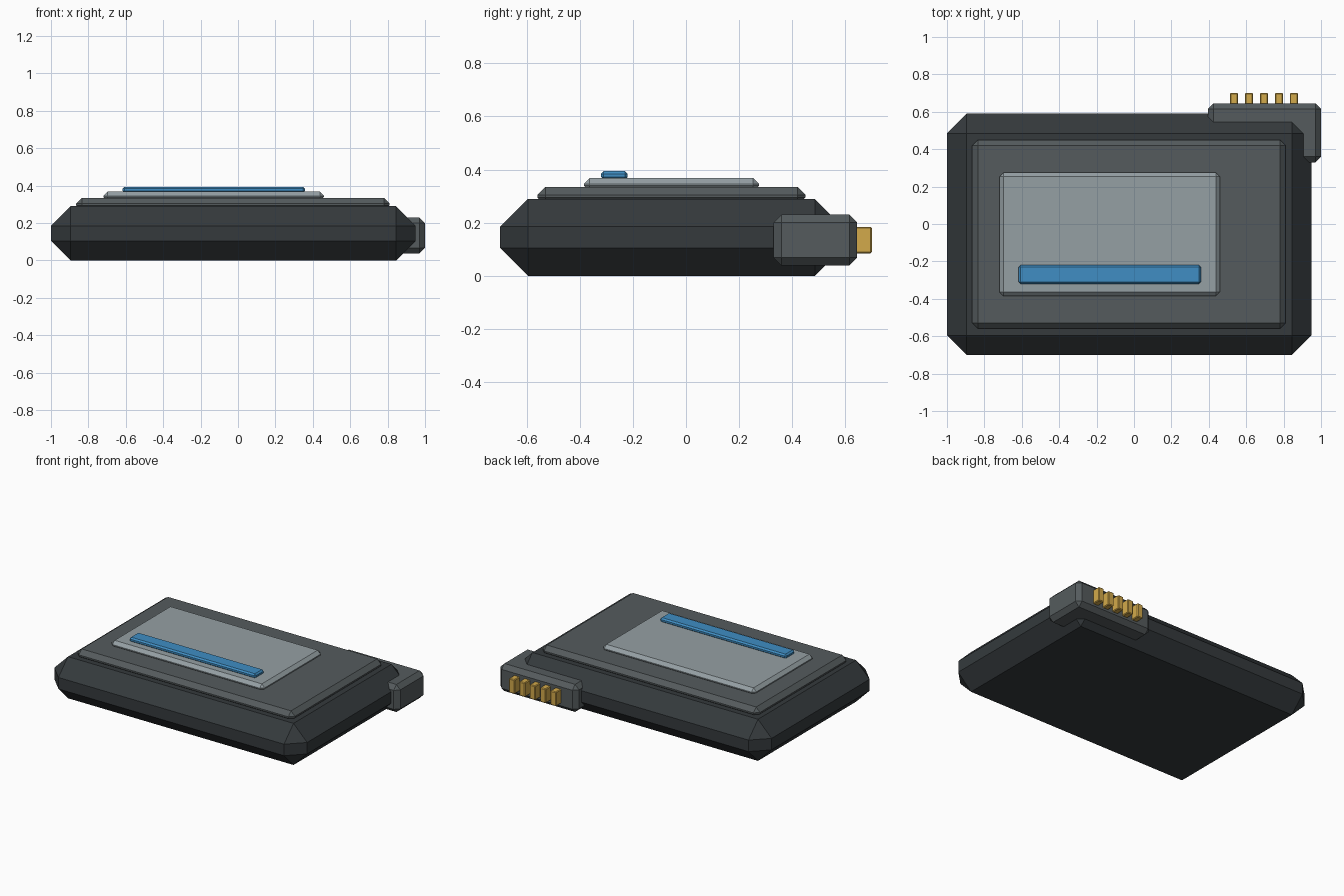
import bpy
import bmesh
from mathutils import Vector

if "Cube" in bpy.data.objects:
    bpy.data.objects.remove(bpy.data.objects["Cube"])


def material(name, rgb):
    mat = bpy.data.materials.new(name)
    mat.diffuse_color = (*rgb, 1.0)
    mat.use_nodes = True
    mat.node_tree.nodes["Principled BSDF"].inputs["Base Color"].default_value = mat.diffuse_color
    return mat


def chamfered_box(name, lo, hi, chamfer, mat):
    """Box between two corners, with every edge cut by a flat chamfer."""
    lo, hi = Vector(lo), Vector(hi)
    centre, size = (lo + hi) / 2, hi - lo
    bm = bmesh.new()
    bmesh.ops.create_cube(bm, size=1.0)
    bmesh.ops.scale(bm, vec=size, verts=bm.verts)
    bmesh.ops.bevel(bm, geom=bm.edges[:], offset=chamfer, segments=1,
                    affect='EDGES', profile=0.5)
    mesh = bpy.data.meshes.new(name)
    bm.to_mesh(mesh)
    bm.free()
    mesh.materials.append(mat)
    obj = bpy.data.objects.new(name, mesh)
    obj.location = centre
    bpy.context.collection.objects.link(obj)
    return obj


dark = material("dark_shell", (0.035, 0.042, 0.046))
grey = material("mid_grey", (0.09, 0.105, 0.11))
pale = material("pale_grey", (0.30, 0.35, 0.37))
blue = material("blue", (0.05, 0.27, 0.55))
gold = material("gold", (0.65, 0.40, 0.07))

# Main shell with wide chamfers
chamfered_box("body", (-1.0, -0.70, 0.0), (0.95, 0.59, 0.29), 0.105, dark)

# Stacked plates on the top
chamfered_box("top_panel", (-0.865, -0.56, 0.265), (0.81, 0.45, 0.335), 0.03, grey)
chamfered_box("label_plate", (-0.72, -0.385, 0.318), (0.46, 0.275, 0.368), 0.022, pale)
chamfered_box("blue_stripe", (-0.617, -0.32, 0.362), (0.357, -0.22, 0.394), 0.01, blue)

# Connector block set into the back right corner
chamfered_box("connector_block", (0.395, 0.33, 0.038), (1.0, 0.645, 0.23), 0.03, grey)

# Row of contact pins
for i in range(5):
    x = 0.535 + 0.08 * i
    chamfered_box(f"contact_pin_{i + 1}", (x - 0.022, 0.60, 0.084),
                  (x + 0.022, 0.70, 0.184), 0.005, gold)
